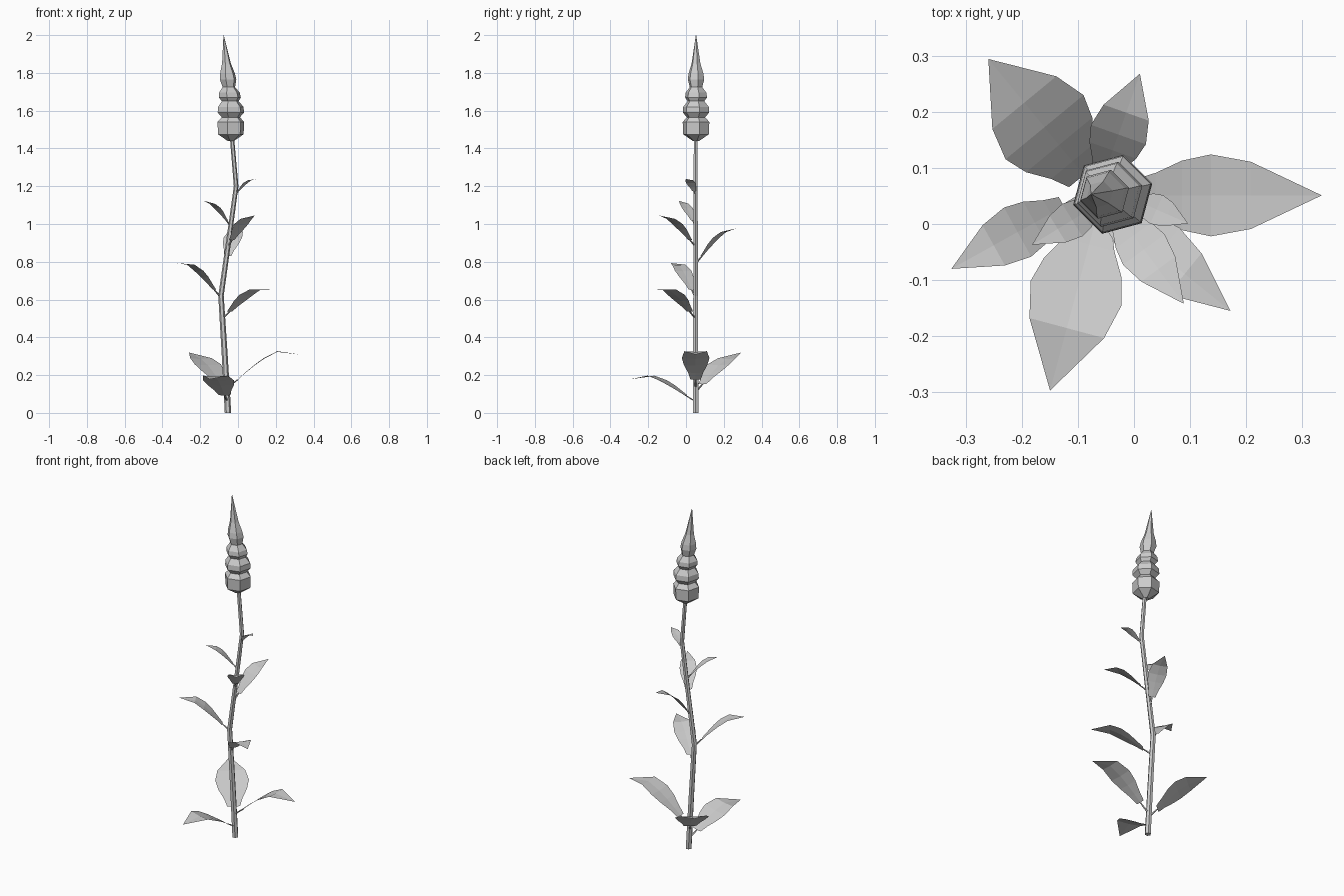
import bpy, bmesh, math
from mathutils import Vector

cube = bpy.data.objects.get("Cube")
if cube:
    bpy.data.objects.remove(cube, do_unlink=True)

grey = bpy.data.materials.new("plain_grey")
grey.use_nodes = True
colour = (0.6, 0.6, 0.6, 1)
grey.diffuse_color = colour
grey.node_tree.nodes["Principled BSDF"].inputs["Base Color"].default_value = colour

STEM_Y = 0.051
STEM = [(-0.053, 0), (-0.07, 0.3), (-0.09, 0.62), (-0.048, 0.92),
        (-0.01, 1.2), (-0.032, 1.46)]


def stem_point(z):
    for (x0, z0), (x1, z1) in zip(STEM, STEM[1:]):
        if z <= z1:
            return Vector((x0 + (x1 - x0) * (z - z0) / (z1 - z0), STEM_Y, z))


def finish(name, bm):
    mesh = bpy.data.meshes.new(name)
    bm.to_mesh(mesh)
    bm.free()
    mesh.materials.append(grey)
    bpy.context.collection.objects.link(bpy.data.objects.new(name, mesh))


def tube(bm, rings, sides, turn=0.0):
    """Skin horizontal rings given as (centre, radius) and cap both ends."""
    loops = []
    for centre, radius in rings:
        angles = [turn + math.tau * i / sides for i in range(sides)]
        loops.append([bm.verts.new(centre + radius * Vector((math.cos(a), math.sin(a), 0)))
                      for a in angles])
    for low, high in zip(loops, loops[1:]):
        for i in range(sides):
            j = (i + 1) % sides
            bm.faces.new((low[i], low[j], high[j], high[i]))
    bm.faces.new(loops[0][::-1])
    bm.faces.new(loops[-1])


# Bent stem
bm = bmesh.new()
tube(bm, [(Vector((x, STEM_Y, z)), 0.017 - 0.004 * z) for x, z in STEM], 6)
finish("stem", bm)

# Stacked flower spike, leaning towards its tip: height, radius
SPIKE = [(1.44, 0.018), (1.475, 0.07), (1.54, 0.073), (1.565, 0.05),
         (1.59, 0.072), (1.62, 0.07), (1.65, 0.046), (1.67, 0.06),
         (1.695, 0.057), (1.725, 0.034), (1.765, 0.045), (1.795, 0.041),
         (1.85, 0.024), (2.0, 0.001)]
bm = bmesh.new()
rings = []
for z, r in SPIKE:
    lean = max(0, z - 1.62) * 0.1
    rings.append((Vector((-0.038 - lean, 0.053, z)), r))
tube(bm, rings, 6, math.radians(15))
finish("flower_spike", bm)

# Blade rows: distance along, half width, rise (all as fractions)
ROWS = [(0.15, 0.38, 0.24), (0.25, 0.55, 0.42), (0.37, 0.85, 0.62),
        (0.5, 1, 0.81), (0.68, 0.82, 1)]


def leaf(name, z, azimuth, length, half_width, rise, tip_rise):
    start = stem_point(z)
    a = math.radians(azimuth)
    out, side = Vector((math.cos(a), math.sin(a), 0)), Vector((-math.sin(a), math.cos(a), 0))
    up = Vector((0, 0, 1))
    bm = bmesh.new()
    rows = []
    for d, w, h in ROWS:
        mid = start + out * d * length + up * h * rise
        edge = side * w * half_width
        fold = up * 0.06 * w * half_width
        rows.append([bm.verts.new(p) for p in (mid - edge + fold, mid, mid + edge + fold)])
    for p, q in zip(rows, rows[1:]):
        for i in (0, 1):
            bm.faces.new((p[i], q[i], q[i + 1], p[i + 1]))
    tip = bm.verts.new(start + out * length + up * tip_rise)
    for i in (0, 1):
        bm.faces.new((rows[-1][i], tip, rows[-1][i + 1]))
    bmesh.ops.recalc_face_normals(bm, faces=bm.faces)
    if sum(f.normal.z for f in bm.faces) < 0:
        bmesh.ops.reverse_faces(bm, faces=bm.faces)
    # Stalk joining the blade to the stem
    tube(bm, [(start, 0.007), (rows[0][1].co.copy(), 0.005)], 4)
    finish(name, bm)


# Leaves: attach height, azimuth, length, half width, rise, tip rise
leaf("lower_leaf_front", 0.06, 255, 0.36, 0.084, 0.133, 0.118)
leaf("lower_leaf_back", 0.11, 129.5, 0.315, 0.09, 0.175, 0.21)
leaf("lower_leaf_left", 0.13, 0, 0.395, 0.073, 0.193, 0.178)
leaf("middle_leaf_left", 0.5, -39, 0.327, 0.058, 0.15, 0.152)
leaf("middle_leaf_right", 0.61, 209, 0.27, 0.05, 0.172, 0.183)
leaf("middle_leaf_back", 0.79, 70.5, 0.23, 0.052, 0.165, 0.187)
leaf("upper_leaf_front", 0.88, -53.6, 0.24, 0.046, 0.145, 0.165)
leaf("upper_leaf_right", 0.99, 211.6, 0.168, 0.034, 0.115, 0.133)
leaf("upper_leaf_left", 1.155, -24, 0.123, 0.028, 0.075, 0.083)
